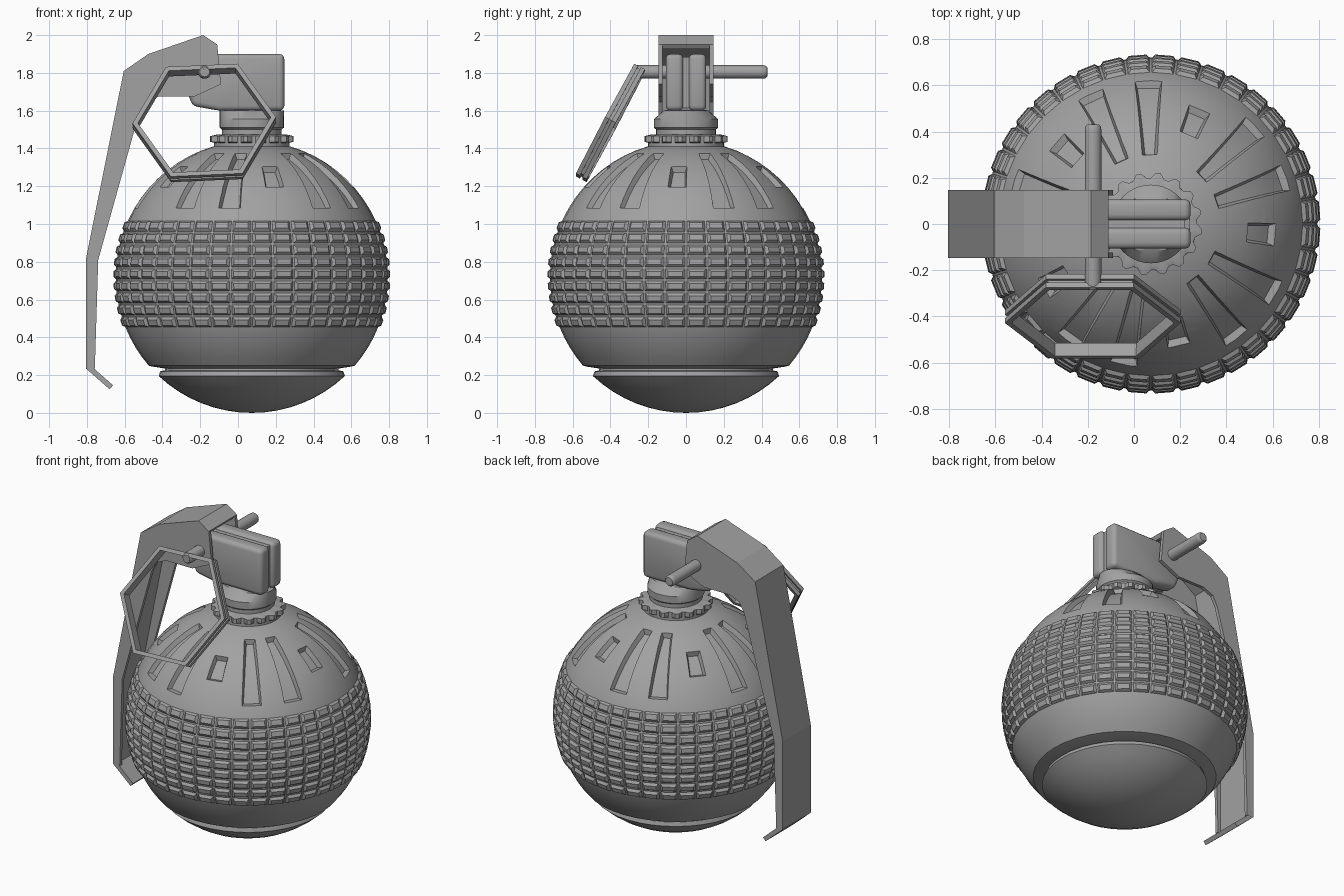
import bpy, bmesh, math
from mathutils import Vector

cube = bpy.data.objects.get("Cube")
if cube:
    bpy.data.objects.remove(cube)

GREY = (0.36, 0.36, 0.36, 1)
metal = bpy.data.materials.new("grey metal")
metal.use_nodes = True
metal.diffuse_color = GREY
metal.node_tree.nodes["Principled BSDF"].inputs["Base Color"].default_value = GREY

CX, R = 0.073, 0.72          # body axis and radius


def activate(obj):
    bpy.ops.object.select_all(action='DESELECT')
    obj.select_set(True)
    bpy.context.view_layer.objects.active = obj


def finish(name, bm, loc=(0, 0, 0), smooth=30):
    bmesh.ops.recalc_face_normals(bm, faces=bm.faces[:])
    mesh = bpy.data.meshes.new(name)
    bm.to_mesh(mesh)
    bm.free()
    obj = bpy.data.objects.new(name, mesh)
    bpy.context.collection.objects.link(obj)
    obj.location = loc
    mesh.materials.append(metal)
    activate(obj)
    if smooth:
        bpy.ops.object.shade_smooth_by_angle(angle=math.radians(smooth))
    return obj


def lathe(profile, segs, closed=False):
    """Revolve (radius, z) points around z."""
    bm = bmesh.new()
    rings = []
    for r, z in profile:
        rings.append([bm.verts.new((r * math.cos(a), r * math.sin(a), z))
                      for a in (math.tau * i / segs for i in range(segs))])
    pairs = list(zip(rings, rings[1:])) + ([(rings[-1], rings[0])] if closed else [])
    for lo, hi in pairs:
        for i in range(segs):
            j = (i + 1) % segs
            bm.faces.new((lo[i], lo[j], hi[j], hi[i]))
    bmesh.ops.remove_doubles(bm, verts=bm.verts[:], dist=1e-5)
    return bm


def prism(name, outline, y0, y1, bevel=0):
    """Extrude an x/z outline along y, with optionally rounded edges."""
    bm = bmesh.new()
    face = bm.faces.new([bm.verts.new((x, y0, z)) for x, z in outline])
    ext = bmesh.ops.extrude_face_region(bm, geom=[face])
    moved = [v for v in ext["geom"] if isinstance(v, bmesh.types.BMVert)]
    bmesh.ops.translate(bm, verts=moved, vec=(0, y1 - y0, 0))
    bmesh.ops.recalc_face_normals(bm, faces=bm.faces[:])
    if bevel:
        bmesh.ops.bevel(bm, geom=bm.edges[:], offset=bevel, segments=3,
                        profile=0.5, affect='EDGES', clamp_overlap=True)
    return finish(name, bm, smooth=35 if bevel else 0)


def arc(phi0, phi1, steps):
    return [(R * math.sin(p), R + R * math.cos(p))
            for p in (phi0 + (phi1 - phi0) * i / steps for i in range(steps + 1))]


def phi_at(z):
    return math.acos((z - R) / R)


# Body: bottom cap, groove, plain zone, studded band, dome
LOW, HIGH, ROWS = 0.45, 1.02, 9
band = [LOW + (HIGH - LOW) * i / ROWS for i in range(ROWS + 1)]
profile = arc(math.pi, phi_at(0.195), 8)
profile += [(0.485, 0.22), (0.46, 0.225), (0.46, 0.235), (0.525, 0.245)]
profile += arc(phi_at(0.25), phi_at(LOW), 4)[:-1]
profile += [(math.sqrt(R * R - (z - R) ** 2), z) for z in band]
profile += arc(phi_at(HIGH), 0, 12)[1:]
bm = lathe(profile, 40)
bmesh.ops.recalc_face_normals(bm, faces=bm.faces[:])
studs = [f for f in bm.faces if LOW < f.calc_center_median().z < HIGH]
bmesh.ops.inset_individual(bm, faces=studs, thickness=0.005, use_even_offset=True)
bmesh.ops.inset_individual(bm, faces=studs, thickness=0.013, depth=0.015,
                           use_even_offset=True)
body = finish("body", bm, (CX, 0, 0), smooth=0)

# Slots in the dome: five groups of one short and two long recesses
bm = bmesh.new()


def add_slot(theta, r0, r1, w0, w1, steps=5):
    out = Vector((math.cos(theta), math.sin(theta), 0))
    side = Vector((-out.y, out.x, 0))
    p0, p1 = math.asin(r0 / R), math.asin(r1 / R)
    mid = (p0 + p1) / 2
    inset = 0.016 / R
    loops = []
    for i in range(steps + 1):
        t = i / steps
        half = (w0 + (w1 - w0) * t) / 2
        loop = []
        for rad, grow, sgn in ((R - 0.03, -1, -1), (R - 0.03, -1, 1),
                               (R + 0.03, 1, 1), (R + 0.03, 1, -1)):
            span = (p1 - p0) / 2 + grow * inset
            p = mid + span * (2 * t - 1)
            pos = out * rad * math.sin(p) + side * sgn * (half + grow * 0.012)
            pos.z = R + rad * math.cos(p)
            loop.append(bm.verts.new(pos))
        loops.append(loop)
    for a, b in zip(loops, loops[1:]):
        for k in range(4):
            m = (k + 1) % 4
            bm.faces.new((a[k], a[m], b[m], b[k]))
    bm.faces.new(loops[0])
    bm.faces.new(loops[-1])


for group in range(5):
    base = math.radians(-5 + 72 * group)
    add_slot(base, 0.42, 0.54, 0.085, 0.10)
    for step in (1, 2):
        add_slot(base + math.radians(24 * step), 0.30, 0.62, 0.065, 0.12)
cutter = finish("slot_cutter", bm, (CX, 0, 0), smooth=0)
cutter.hide_render = True
activate(body)
cut = body.modifiers.new("slots", 'BOOLEAN')
cut.operation, cut.solver, cut.object = 'DIFFERENCE', 'EXACT', cutter
bpy.ops.object.modifier_apply(modifier=cut.name)
bpy.data.objects.remove(cutter)
activate(body)
bpy.ops.object.shade_smooth_by_angle(angle=math.radians(25))

# Toothed collar
bm = lathe([(0, 1.4), (0.2, 1.4), (0.2, 1.43), (0.222, 1.435), (0.222, 1.465),
            (0.18, 1.475), (0, 1.475)], 64)
for v in bm.verts:
    if v.co.xy.length > 0.21:
        i = round(math.atan2(v.co.y, v.co.x) / (math.tau / 64))
        if i % 4 < 2:
            v.co.x *= 0.9
            v.co.y *= 0.9
finish("toothed_collar", bm, (CX, 0, 0))

# Neck, narrowing sideways to meet the head
bm = lathe([(0, 1.45), (0.158, 1.45), (0.158, 1.5), (0.17, 1.51), (0.17, 1.555),
            (0.17, 1.6), (0, 1.625)], 40)
for v in bm.verts:
    if v.co.z > 1.58:
        v.co.y *= 0.7
finish("neck", bm, (CX, 0, 0))

# Fuse head: two rounded halves around a recessed core
head = [(0.245, 1.6), (0.245, 1.9), (-0.25, 1.9), (-0.27, 1.7), (-0.24, 1.625), (-0.1, 1.6)]
prism("head_half_left", head, 0.015, 0.107, 0.026)
prism("head_half_right", head, -0.107, -0.015, 0.026)
mid = Vector((0, 1.75))
prism("head_core", [(mid + (Vector(p) - mid) * 0.9)[:] for p in head], -0.03, 0.03)

# Safety lever: bent plate with two side flanges
outer = [(-0.11, 1.95), (-0.185, 2.0), (-0.475, 1.9), (-0.605, 1.81),
         (-0.805, 0.815), (-0.805, 0.235), (-0.68, 0.125)]
flange = [(-0.74, 0.81), (-0.525, 1.58), (-0.49, 1.645), (-0.42, 1.675),
          (-0.23, 1.675), (-0.09, 1.74)]


def offset(points, dist):
    pts = [Vector(p) for p in points]
    result = []
    for i, p in enumerate(pts):
        a = (p - pts[max(i - 1, 0)]).normalized()
        b = (pts[min(i + 1, len(pts) - 1)] - p).normalized()
        d = (a + b).normalized()
        scale = max(d.dot(b), d.dot(a))
        result.append((p + Vector((-d.y, d.x)) * dist / scale)[:])
    return result


prism("lever_plate", outer + offset(outer, 0.028)[::-1], -0.145, 0.145)
for name, y in (("left", 0.124), ("right", -0.146)):
    prism("lever_flange_" + name, outer[:-1] + [(-0.758, 0.235)] + flange, y, y + 0.022)

# Safety pin
bm = lathe([(0, -0.285), (0.026, -0.285), (0.034, -0.275), (0.036, -0.26),
            (0.036, 0.405), (0.034, 0.42), (0.026, 0.43), (0, 0.432)], 20)
pin = finish("safety_pin", bm, (-0.177, 0, 1.805), smooth=40)
pin.rotation_euler.x = -math.pi / 2

# Six-sided pull ring with a groove round its rim
bm = lathe([(0.352, -0.032), (0.38, -0.032), (0.38, -0.008), (0.366, -0.008),
            (0.366, 0.008), (0.38, 0.008), (0.38, 0.032), (0.352, 0.032)], 6, closed=True)
ring = finish("pull_ring", bm, (-0.178, -0.4, 1.535), smooth=0)
ring.rotation_euler = (math.radians(62), math.radians(-2.5), 0)
